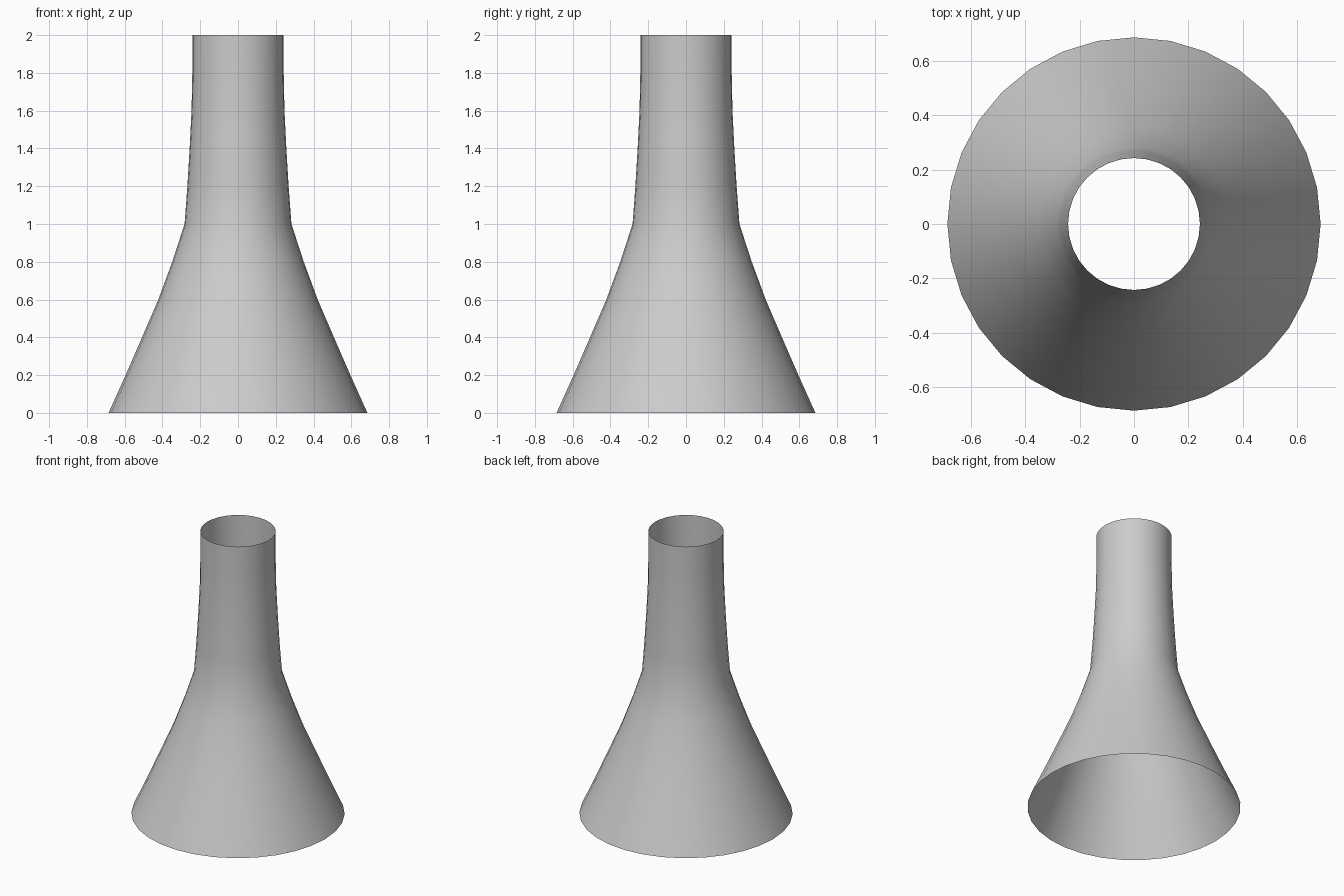
import bpy, bmesh, math

if "Cube" in bpy.data.objects:
    bpy.data.objects.remove(bpy.data.objects["Cube"])

# Profile of the flared chimney: (radius, height)
PROFILE = [(0.685, 0.0), (0.595, 0.2), (0.508, 0.4), (0.422, 0.6), (0.348, 0.8),
           (0.283, 1.0), (0.268, 1.2), (0.256, 1.4), (0.246, 1.6),
           (0.242, 1.8), (0.242, 2.0)]
SIDES = 32

# Open shell: one ring per profile point, bridged with quads
bm = bmesh.new()
rings = []
for r, z in PROFILE:
    rings.append([bm.verts.new((r * math.cos(2 * math.pi * i / SIDES),
                                r * math.sin(2 * math.pi * i / SIDES), z))
                  for i in range(SIDES)])
for low, high in zip(rings, rings[1:]):
    for i in range(SIDES):
        j = (i + 1) % SIDES
        face = bm.faces.new((low[i], low[j], high[j], high[i]))
        face.smooth = True

mesh = bpy.data.meshes.new("flared_tower")
bm.to_mesh(mesh)
bm.free()
bpy.context.collection.objects.link(bpy.data.objects.new("flared_tower", mesh))
